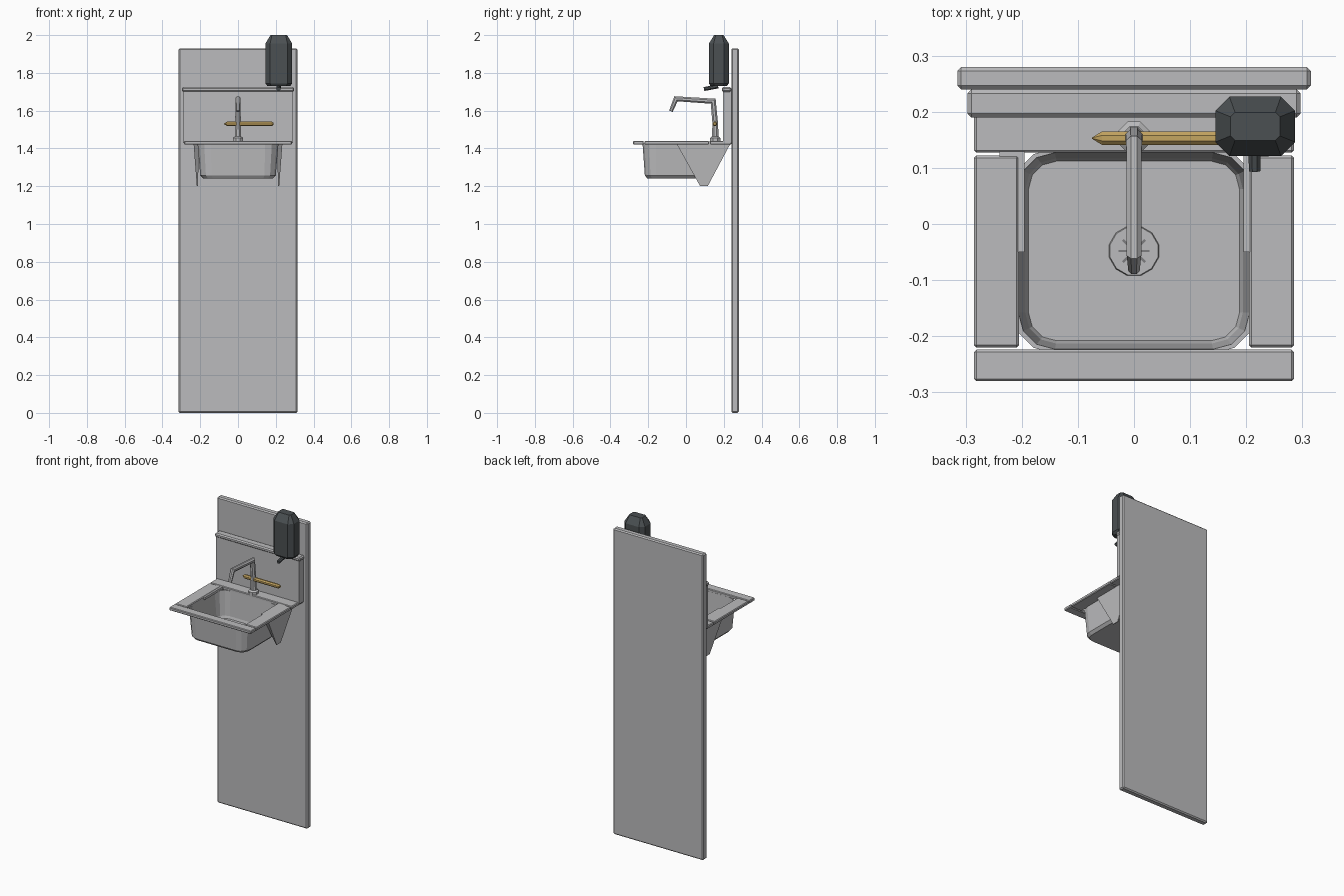
import bpy, bmesh, math
from mathutils import Vector

cube = bpy.data.objects.get("Cube")
if cube:
    bpy.data.objects.remove(cube, do_unlink=True)


def material(name, rgb):
    m = bpy.data.materials.new(name)
    m.use_nodes = True
    m.diffuse_color = (*rgb, 1)
    m.node_tree.nodes["Principled BSDF"].inputs["Base Color"].default_value = (*rgb, 1)
    return m


STEEL = material("steel grey", (0.5, 0.5, 0.51))
BRASS = material("brass", (0.56, 0.38, 0.12))
PLASTIC = material("dark plastic", (0.07, 0.08, 0.085))
SLOT = material("slot grey", (0.2, 0.2, 0.21))


def finish(bm, name, mat):
    bmesh.ops.recalc_face_normals(bm, faces=bm.faces)
    mesh = bpy.data.meshes.new(name)
    bm.to_mesh(mesh)
    bm.free()
    mesh.materials.append(mat)
    ob = bpy.data.objects.new(name, mesh)
    bpy.context.collection.objects.link(ob)
    return ob


def box(name, x, y, z, mat=STEEL, bevel=0.004):
    """Box from (min, max) ranges with chamfered edges."""
    bm = bmesh.new()
    bmesh.ops.create_cube(bm, size=1)
    for v in bm.verts:
        v.co = [r[0] if c < 0 else r[1] for c, r in zip(v.co, (x, y, z))]
    if bevel:
        bmesh.ops.bevel(bm, geom=bm.edges[:], offset=bevel, segments=1, affect='EDGES')
    return finish(bm, name, mat)


def loft(name, rings, mat=STEEL):
    """Skin a series of equal-length rings and cap both ends."""
    bm = bmesh.new()
    loops = [[bm.verts.new(p) for p in ring] for ring in rings]
    n = len(loops[0])
    for a, b in zip(loops, loops[1:]):
        for i in range(n):
            j = (i + 1) % n
            bm.faces.new((a[i], a[j], b[j], b[i]))
    bm.faces.new(loops[0])
    bm.faces.new(loops[-1])
    return finish(bm, name, mat)


def rounded(cx, cy, hx, hy, r, z, steps=3):
    """Rounded rectangle ring at height z."""
    ring = []
    for k, (sx, sy) in enumerate(((1, 1), (-1, 1), (-1, -1), (1, -1))):
        for s in range(steps + 1):
            a = math.pi / 2 * (k + s / steps)
            ring.append((cx + sx * (hx - r) + r * math.cos(a),
                         cy + sy * (hy - r) + r * math.sin(a), z))
    return ring


def tube(name, points, radii, side, mat=STEEL, sides=8):
    """Faceted tube along a flat path; side is the normal of the path's plane."""
    pts, side = [Vector(p) for p in points], Vector(side)
    rings = []
    for i, p in enumerate(pts):
        before = (p - pts[max(i - 1, 0)]).normalized()
        after = (pts[min(i + 1, len(pts) - 1)] - p).normalized()
        d = (before + after).normalized()
        stretch = 1 / max(d.dot(after if after.length else before), 0.5)
        up = d.cross(side) * stretch
        angles = [2 * math.pi * (k + 0.5) / sides for k in range(sides)]
        rings.append([p + radii[i] * (side * math.cos(a) + up * math.sin(a)) for a in angles])
    return loft(name, rings, mat)


# Wall panel, backsplash and its ledge
box("wall_panel", (-0.315, 0.315), (0.24, 0.28), (0, 1.93), bevel=0.007)
box("backsplash", (-0.29, 0.29), (0.195, 0.24), (1.43, 1.715), bevel=0)
box("backsplash_ledge", (-0.297, 0.297), (0.19, 0.24), (1.7, 1.725), bevel=0.007)

# Counter frame around the basin
box("counter_front", (-0.285, 0.285), (-0.28, -0.224), (1.42, 1.44))
box("counter_back", (-0.285, 0.285), (0.127, 0.24), (1.42, 1.44))
for s, label in ((1, "left"), (-1, "right")):
    box("counter_" + label, sorted((s * 0.205, s * 0.285)), (-0.22, 0.122), (1.42, 1.44))
    box("counter_tab_" + label, sorted((s * 0.195, s * 0.24)), (-0.05, 0.13), (1.422, 1.438), bevel=0)

    # Tapering support bracket under the counter
    outline = ((-0.05, 1.425), (0.235, 1.425), (0.115, 1.2), (0.075, 1.2))
    rings = []
    for top, low in ((0.205, 0.213), (0.235, 0.218)):
        rings.append([(s * (top if z > 1.3 else low), y, z) for y, z in outline])
    loft("bracket_" + label, rings)

# Basin: outer wall up, over the lip and down the inside
basin = ((0.185, 0.158, 0.05, 1.242), (0.2, 0.17, 0.06, 1.258), (0.214, 0.182, 0.07, 1.425),
         (0.206, 0.175, 0.065, 1.425), (0.194, 0.165, 0.055, 1.27), (0.188, 0.16, 0.05, 1.255))
loft("basin", [rounded(0, -0.048, hx, hy, r, z) for hx, hy, r, z in basin])

# Drain with radial slots
tube("drain", [(0, -0.048, 1.254), (0, -0.048, 1.26)], (0.046, 0.044), (1, 0, 0), sides=12)
for k in range(8):
    slot = box("drain_slot", (0.012, 0.028), (-0.002, 0.002), (0, 0.003), SLOT, 0)
    slot.location = (0, -0.048, 1.259)
    slot.rotation_euler.z = k * math.pi / 4

# Tap: base, post with bent arm and spout, brass lever
tube("tap_base", [(0, 0.155, 1.435), (0, 0.155, 1.455), (0, 0.155, 1.463)],
     (0.03, 0.03, 0.02), (1, 0, 0))
tube("tap_spout", [(0, 0.156, 1.45), (0, 0.154, 1.54), (0, 0.144, 1.65), (0, -0.053, 1.663), (0, -0.08, 1.597)],
     (0.019, 0.016, 0.015, 0.014, 0.011), (1, 0, 0))
tube("tap_lever", [(-0.075, 0.153, 1.53), (-0.057, 0.153, 1.53), (0.178, 0.153, 1.53), (0.187, 0.153, 1.53)],
     (0.001, 0.013, 0.013, 0.007), (0, 1, 0), BRASS)

# Soap dispenser with chamfered body, wall mount and nozzle
body = ((0.06, 0.043, 0.02, 1.73), (0.071, 0.053, 0.025, 1.745),
        (0.071, 0.053, 0.025, 1.955), (0.044, 0.025, 0.008, 2.0))
loft("dispenser_body", [rounded(0.216, 0.174, hx, hy, r, z, 1) for hx, hy, r, z in body], PLASTIC)
tube("dispenser_nozzle", [(0.215, 0.17, 1.73), (0.215, 0.095, 1.714)], (0.013, 0.011), (1, 0, 0), PLASTIC)
